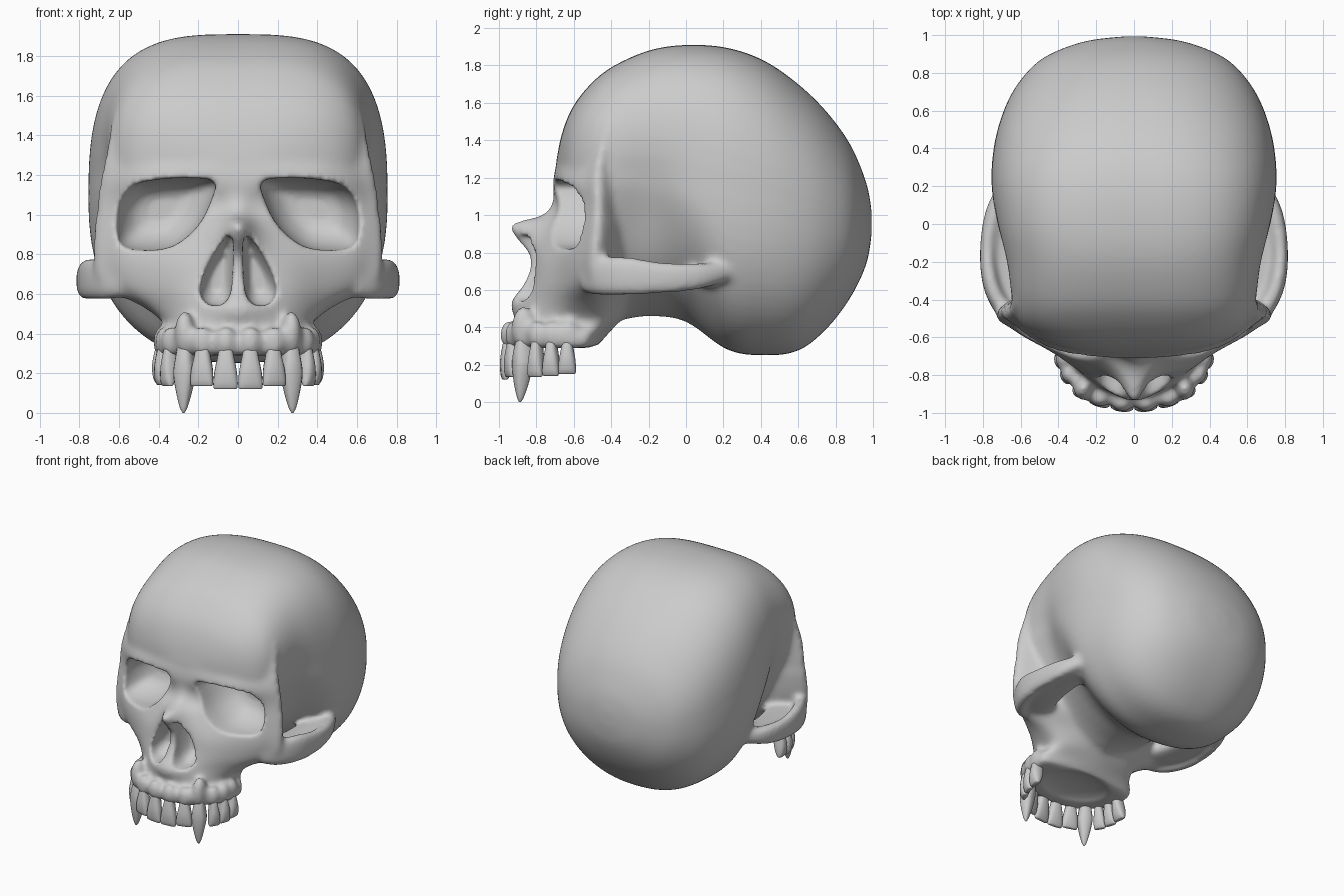
import bpy, bmesh
from math import sin, cos, tau, exp, copysign
from mathutils import Vector, Matrix

if "Cube" in bpy.data.objects:
    bpy.data.objects.remove(bpy.data.objects["Cube"])


def spline(pts, k, closed=False):
    """Catmull-Rom resampling, k samples per span."""
    n, out = len(pts), []
    get = (lambda i: pts[i % n]) if closed else (lambda i: pts[max(0, min(n - 1, i))])
    for i in range(n if closed else n - 1):
        a, b, c, d = (get(i + j) for j in (-1, 0, 1, 2))
        for s in range(k):
            t = s / k
            out.append(0.5 * (2 * b + (c - a) * t + (2 * a - 5 * b + 4 * c - d) * t * t
                              + (3 * b - a - 3 * c + d) * t ** 3))
    return out if closed else out + [pts[-1].copy()]


def loft(bm, rings, around=1, along=4, mirror=False, dent=None):
    """Skin closed rings, smoothed both ways, optionally with a mirrored twin."""
    rings = [spline([Vector(p) for p in r], around, True) for r in rings]
    rings = list(zip(*[spline(col, along) for col in zip(*rings)]))
    if dent:
        rings = [[dent(p) for p in r] for r in rings]
    for sx in ((1, -1) if mirror else (1,)):
        vs = [[bm.verts.new((p.x * sx, p.y, p.z)) for p in r] for r in rings]
        n = len(vs[0])
        for a, b in zip(vs, vs[1:]):
            for i in range(n):
                bm.faces.new((a[i], a[(i + 1) % n], b[(i + 1) % n], b[i]))
        bm.faces.new(vs[0])
        bm.faces.new(vs[-1])


def power(v, e):
    return copysign(abs(v) ** e, v)


def oval(c, u, v, n=20, e=.75):
    """Rounded-square ring around c with half axes u and v."""
    return [c + u * power(cos(tau * j / n), e) + v * power(sin(tau * j / n), e) for j in range(n)]


def sweep(bm, path):
    """Mirrored bar along x, y, z with half thickness and half height."""
    rings = []
    for i, (x, y, z, rx, rz) in enumerate(path):
        a, b = path[max(0, i - 1)], path[min(len(path) - 1, i + 1)]
        n = Vector((b[1] - a[1], a[0] - b[0], 0)).normalized()
        rings.append(oval(Vector((x, y, z)), n * rx, Vector((0, 0, rz))))
    loft(bm, rings, along=6, mirror=True)


def ball(bm, loc, size):
    m = Matrix.Translation(loc) @ Matrix.Diagonal((*size, 1))
    bmesh.ops.create_uvsphere(bm, u_segments=24, v_segments=16, radius=1, matrix=m)


def finish(bm, name):
    bmesh.ops.recalc_face_normals(bm, faces=bm.faces)
    me = bpy.data.meshes.new(name)
    bm.to_mesh(me)
    bm.free()
    ob = bpy.data.objects.new(name, me)
    bpy.context.collection.objects.link(ob)
    for p in me.polygons:
        p.use_smooth = True
    return ob


bone = bmesh.new()

# Braincase: y, half width, top, bottom
stations = [
    (.993, .06, 1.02, .90), (.965, .27, 1.17, .74), (.88, .48, 1.375, .56), (.75, .61, 1.555, .39),
    (.60, .69, 1.70, .275), (.42, .74, 1.825, .25), (.22, .755, 1.895, .28), (0, .73, 1.91, .43),
    (-.2, .69, 1.88, .46), (-.4, .655, 1.79, .45), (-.52, .61, 1.69, .62), (-.61, .50, 1.57, .9),
    (-.665, .33, 1.43, 1.0), (-.695, .12, 1.28, 1.1)]


def temple(p):
    """Hollow behind the eye sockets."""
    d = .075 * exp(-((p.y + .22) / .18) ** 2 - ((p.z - 1.0) / .28) ** 2)
    return Vector((p.x - d * max(-1, min(1, p.x / .3)), p.y, p.z))


rings = []
for y, w, top, low in stations:
    t = min(1, (1 - y) / 1.4)
    mid, up = .95 + .24 * t, 2 + 1.1 * min(1, 1.5 * t)   # widest height, roundness of the vault
    down = 2.3 if y > .1 else 1.7                        # narrower base towards the front
    ring = []
    for i in range(64):
        c, s = cos(tau * i / 64), sin(tau * i / 64)
        e, h = (2 / up, top - mid) if s >= 0 else (2 / down, mid - low)
        ring.append((w * power(c, e), y, mid + h * power(s, e)))
    rings.append(ring)
loft(bone, rings, dent=temple)

# Face: level, midline depth, then half outline towards the back
levels = [
    (1.50, -.58, (.2, -.57), (.38, -.53), (.54, -.46), (.60, -.38)),
    (1.30, -.68, (.2, -.67), (.42, -.62), (.585, -.52), (.635, -.42)),
    (1.18, -.71, (.2, -.705), (.43, -.665), (.61, -.55), (.655, -.42)),
    (1.08, -.71, (.12, -.68), (.42, -.63), (.635, -.53), (.665, -.42)),
    (1.00, -.77, (.11, -.70), (.40, -.62), (.645, -.53), (.67, -.42)),
    (.94, -.95, (.12, -.76), (.38, -.64), (.645, -.54), (.68, -.42)),
    (.78, -.83, (.20, -.79), (.42, -.68), (.64, -.56), (.69, -.44)),
    (.64, -.86, (.24, -.80), (.43, -.68), (.60, -.56), (.65, -.46)),
    (.53, -.94, (.22, -.83), (.37, -.70), (.45, -.58), (.43, -.42)),
    (.43, -.91, (.22, -.85), (.33, -.73), (.36, -.58), (.32, -.42)),
    (.36, -.95, (.24, -.90), (.385, -.76), (.42, -.58), (.36, -.49)),
    (.29, -.955, (.235, -.90), (.38, -.76), (.415, -.59), (.35, -.51))]
rings = []
for z, front, *half in levels:
    back = -.15 - .9 * max(0, .66 - z)
    rings.append([(0, front, z)] + [(x, y, z) for x, y in half] + [(0, back, z)]
                 + [(-x, y, z) for x, y in half[::-1]])
loft(bone, rings, around=5, along=4)

# Cheek arches and the shelf joining them to the temples
sweep(bone, [(.58, -.53, .67, .05, .09), (.68, -.46, .675, .05, .105), (.755, -.32, .675, .045, .105),
             (.775, -.12, .665, .04, .085), (.73, .08, .675, .05, .07), (.62, .27, .71, .05, .04)])
sweep(bone, [(.52, -.48, .65, .10, .06), (.65, -.20, .65, .14, .055), (.63, .15, .67, .10, .05)])

# Teeth: position, facing direction, half width, half depth, tip height
teeth = [("central_incisor", .062, -.955, (.1, -1), .062, .036, .12),
         ("lateral_incisor", .180, -.930, (.3, -1), .060, .036, .135),
         ("canine", .270, -.875, (.4, -1), .054, .052, .0),
         ("first_premolar", .345, -.800, (1, -.6), .044, .042, .135),
         ("second_premolar", .375, -.720, (1, -.3), .046, .044, .14),
         ("molar", .385, -.635, (1, -.1), .048, .046, .15)]
blunt = [(0, .5, .7), (.3, .66, .95), (.6, .9, 1), (.85, 1, .75), (.97, .97, .45), (1, .85, .25)]
fang = [(0, .6, .7), (.25, .85, 1), (.45, 1, 1), (.7, .72, .75), (.92, .35, .35), (1, .08, .08)]
for name, x, y, face, hw, hd, tip in teeth:
    out = Vector((*face, 0)).normalized()
    side = Vector((-out.y, out.x, 0))
    rings = []
    for t, sw, sd in (fang if name == "canine" else blunt):
        c = Vector((x, y, .36 + (tip - .36) * t)) + out * (.025 * t - .012)
        rings.append(oval(c, side * hw * sw, out * hd * sd, 16))
    tooth = bmesh.new()
    loft(tooth, rings, along=4, mirror=True)
    finish(tooth, name + "s")
    # Root bulge in the jaw above each tooth
    tall = .12 if name == "canine" else .08
    for sx in (1, -1):
        ball(bone, (x * sx, y + .005, .28 + tall), (hw * .95, hd * 1.25, tall))

skull = finish(bone, "skull")

# Cutters: eye sockets, nose openings, palate
cut = bmesh.new()


def carve(outline, cx, cz, steps):
    loft(cut, [[(cx + (x - cx) * s, y, cz + (z - cz) * s) for x, z in outline] for y, s in steps],
         around=4, mirror=True)


carve([(.12, 1.165), (.25, 1.185), (.42, 1.175), (.54, 1.14), (.61, 1.04), (.615, .90),
       (.575, .835), (.45, .82), (.32, .845), (.205, .94), (.14, 1.06)], .38, 1.04,
      [(-.95, 1), (-.66, 1), (-.55, .97), (-.46, .84), (-.39, .6), (-.36, .3)])
carve([(.03, .885), (.07, .875), (.135, .78), (.18, .68), (.19, .60), (.155, .55),
       (.085, .545), (.04, .60), (.025, .74)], .1, .68,
      [(-1.1, 1), (-.82, 1), (-.74, .85), (-.68, .5)])
ball(cut, (0, -.66, .27), (.29, .22, .06))
cutter = finish(cut, "socket_cutter")
cutter.hide_render = True

# Fuse, carve, fuse again and soften
bpy.context.view_layer.objects.active = skull
skull.select_set(True)


def remesh(size):
    m = skull.modifiers.new("fuse", 'REMESH')
    m.mode, m.voxel_size, m.use_smooth_shade = 'VOXEL', size, True
    bpy.ops.object.modifier_apply(modifier=m.name)


def soften(steps):
    m = skull.modifiers.new("soften", 'SMOOTH')
    m.factor, m.iterations = .5, steps
    bpy.ops.object.modifier_apply(modifier=m.name)


remesh(.016)
soften(12)
m = skull.modifiers.new("carve", 'BOOLEAN')
m.operation, m.solver, m.object = 'DIFFERENCE', 'EXACT', cutter
bpy.ops.object.modifier_apply(modifier=m.name)
remesh(.0145)
soften(5)
bpy.data.objects.remove(cutter)
